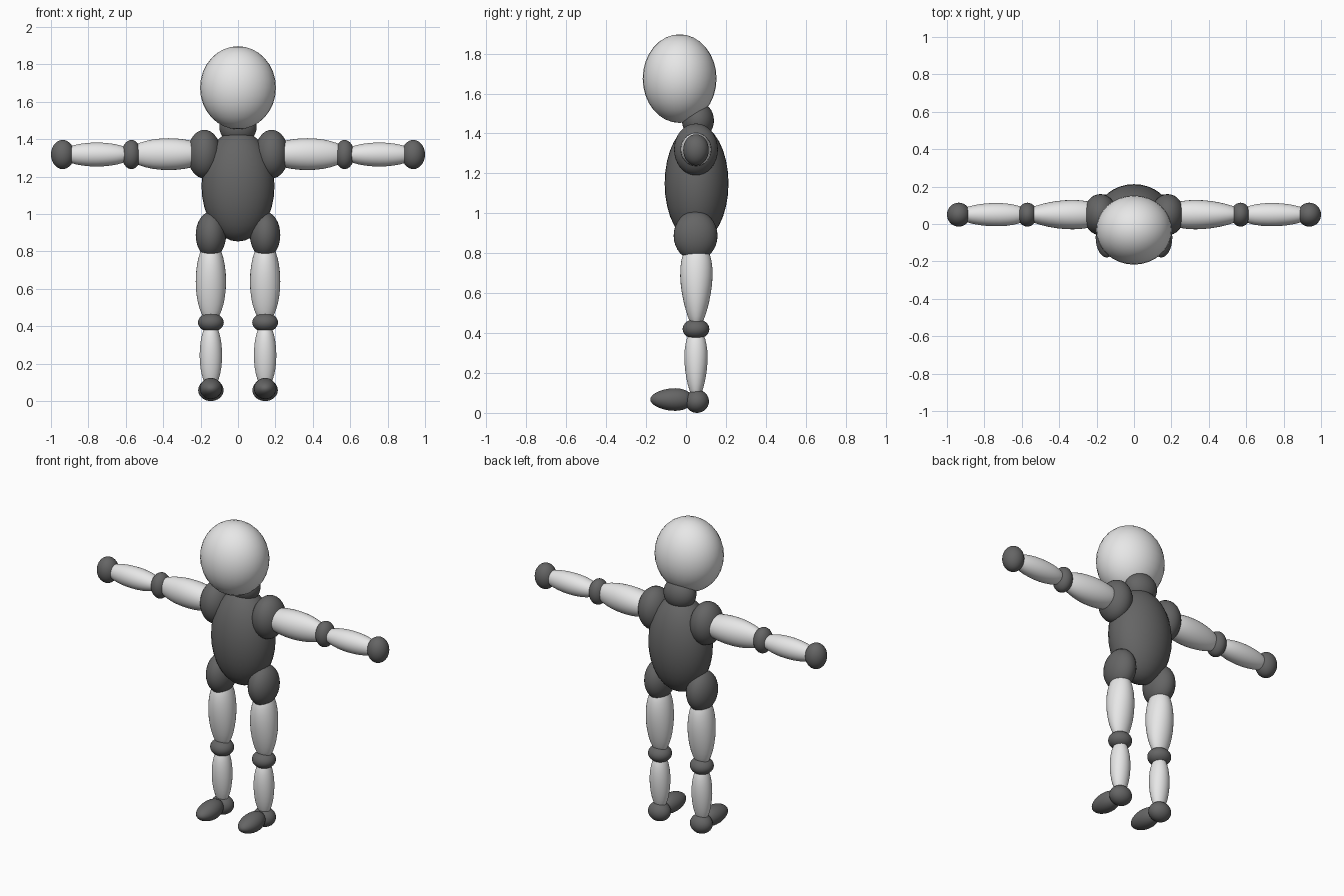
import bpy, bmesh
from mathutils import Matrix
from math import pi

if "Cube" in bpy.data.objects:
    bpy.data.objects.remove(bpy.data.objects["Cube"])


def material(name, value):
    m = bpy.data.materials.new(name)
    m.diffuse_color = (value, value, value, 1)
    m.use_nodes = True
    m.node_tree.nodes["Principled BSDF"].inputs["Base Color"].default_value = m.diffuse_color
    return m


LIGHT = material("light_grey", 0.8)
DARK = material("dark_grey", 0.13)

# Turns the sphere's pole onto the part's long axis
POLE = {'X': Matrix.Rotation(pi / 2, 3, 'Y'),
        'Y': Matrix.Rotation(pi / 2, 3, 'X'),
        'Z': Matrix.Identity(3)}


def ellipsoid(name, centre, radii, mat, axis='Z', taper=0.0):
    """Smooth ellipsoid; taper widens the positive end of its axis in depth."""
    bm = bmesh.new()
    bmesh.ops.create_uvsphere(bm, u_segments=32, v_segments=16, radius=1)
    bmesh.ops.rotate(bm, verts=bm.verts, cent=(0, 0, 0), matrix=POLE[axis])
    k = 'XYZ'.index(axis)
    for v in bm.verts:
        widen = 1 + taper * v.co[k]
        if axis == 'Y':
            v.co.z *= widen
        else:
            v.co.y *= widen
        for i in range(3):
            v.co[i] *= radii[i]
    for f in bm.faces:
        f.smooth = True
    mesh = bpy.data.meshes.new(name)
    bm.to_mesh(mesh)
    bm.free()
    mesh.materials.append(mat)
    ob = bpy.data.objects.new(name, mesh)
    ob.location = centre
    bpy.context.collection.objects.link(ob)
    return ob


# Head, neck and torso
ellipsoid("head", (0, -0.032, 1.675), (0.203, 0.185, 0.222), LIGHT)
ellipsoid("neck", (0, 0.06, 1.465), (0.1, 0.08, 0.093), DARK)
ellipsoid("torso", (0, 0.053, 1.15), (0.195, 0.16, 0.297), DARK)

for side, s in (("left", 1), ("right", -1)):
    def part(name, x, y, z, radii, mat, axis='Z', taper=0.0):
        ellipsoid(side + "_" + name, (s * x, y, z), radii, mat, axis, taper)

    # Arm, stretched out sideways
    part("shoulder", 0.18, 0.05, 1.32, (0.09, 0.11, 0.13), DARK)
    part("upper_arm", 0.37, 0.05, 1.32, (0.22, 0.077, 0.085), LIGHT, 'X', -0.2 * s)
    part("elbow", 0.57, 0.05, 1.318, (0.052, 0.064, 0.078), DARK)
    part("forearm", 0.755, 0.05, 1.318, (0.195, 0.062, 0.064), LIGHT, 'X', -0.1 * s)
    part("hand", 0.9375, 0.05, 1.318, (0.0625, 0.064, 0.078), DARK)

    # Leg
    part("hip", 0.145, 0.048, 0.888, (0.081, 0.11, 0.124), DARK)
    part("thigh", 0.145, 0.052, 0.64, (0.081, 0.078, 0.22), LIGHT, 'Z', 0.3)
    part("knee", 0.145, 0.05, 0.42, (0.069, 0.067, 0.051), DARK)
    part("calf", 0.145, 0.05, 0.245, (0.06, 0.057, 0.178), LIGHT, 'Z', 0.2)

    # Foot
    part("heel", 0.145, 0.055, 0.058, (0.068, 0.06, 0.058), DARK)
    part("foot", 0.145, -0.072, 0.067, (0.06, 0.107, 0.056), DARK, 'Y', 0.15)
